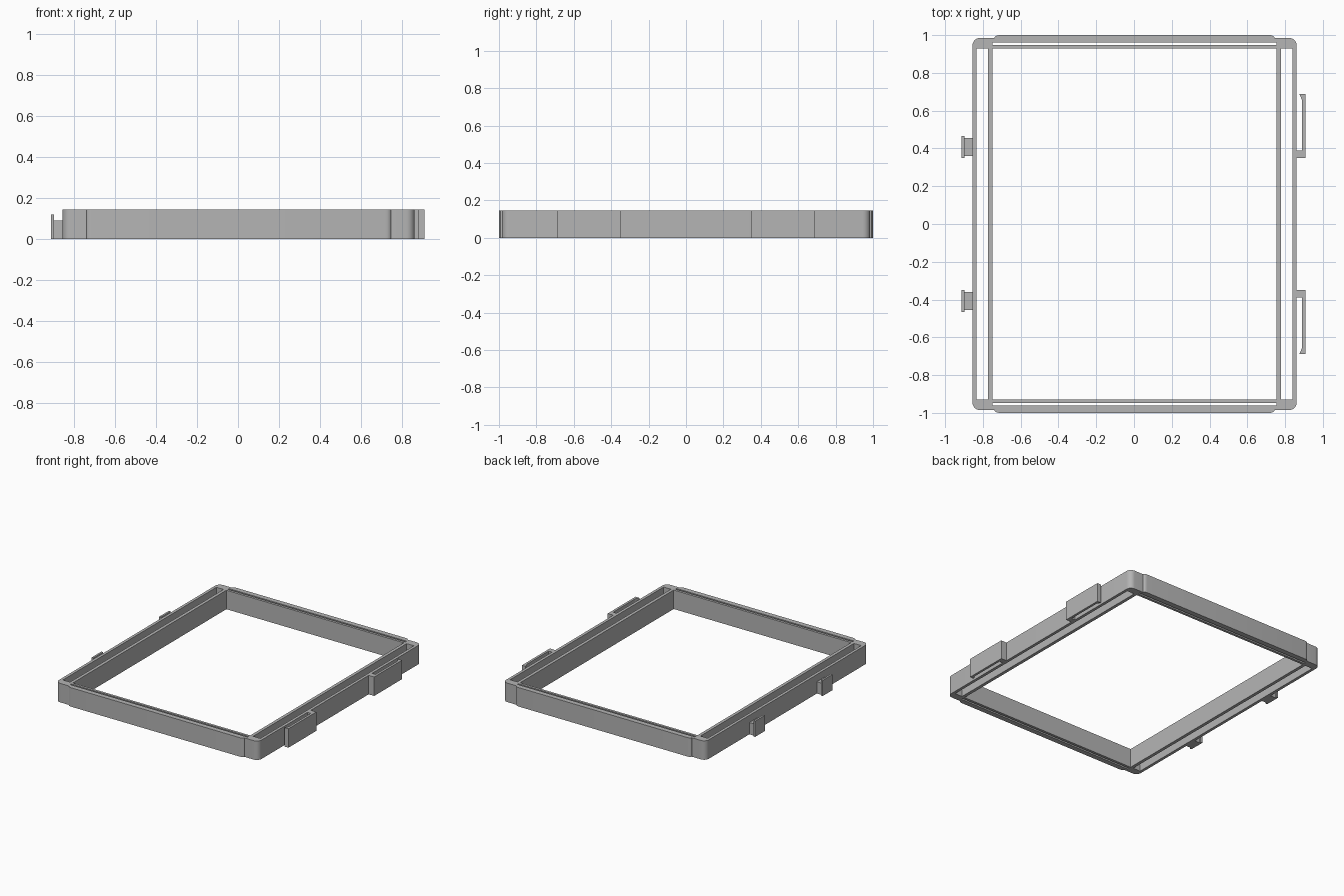
import bpy
import bmesh
import math

cube = bpy.data.objects.get("Cube")
if cube:
    bpy.data.objects.remove(cube, do_unlink=True)

HEIGHT = 0.145
CX = 0.003            # frame is slightly off centre because the clips differ
HALF_X, HALF_Y = 0.858, 0.985
OPEN_X, OPEN_Y = 0.751, 0.928

grey = bpy.data.materials.new("light grey")
grey.use_nodes = True
grey.diffuse_color = (0.46, 0.46, 0.46, 1)
grey.node_tree.nodes["Principled BSDF"].inputs["Base Color"].default_value = grey.diffuse_color


def plate(name, loops, height):
    """Extrude an outline, with any holes as further loops, up from z = 0."""
    bm = bmesh.new()
    edges = []
    for loop in loops:
        verts = [bm.verts.new((x, y, 0)) for x, y in loop]
        edges += [bm.edges.new((a, b)) for a, b in zip(verts, verts[1:] + verts[:1])]
    bmesh.ops.triangle_fill(bm, edges=edges, use_beauty=True)
    top = bmesh.ops.extrude_face_region(bm, geom=bm.faces[:])["geom"]
    bmesh.ops.translate(bm, vec=(0, 0, height),
                        verts=[g for g in top if isinstance(g, bmesh.types.BMVert)])
    bmesh.ops.recalc_face_normals(bm, faces=bm.faces[:])
    mesh = bpy.data.meshes.new(name)
    bm.to_mesh(mesh)
    bm.free()
    mesh.materials.append(grey)
    obj = bpy.data.objects.new(name, mesh)
    bpy.context.collection.objects.link(obj)
    return obj


def rect(x0, x1, y0, y1):
    return [(x0, y0), (x1, y0), (x1, y1), (x0, y1)]


def arc(cx, cy, rx, ry, steps=8):
    """Quarter arc from the +x direction round to +y."""
    angles = [math.pi / 2 * i / steps for i in range(steps + 1)]
    return [(cx + rx * math.cos(a), cy + ry * math.sin(a)) for a in angles]


# Frame outline: rounded corner, then the raised end band, mirrored to all quarters
R = 0.04
quarter = arc(HALF_X - R, HALF_Y - R, R, R) + arc(0.715, HALF_Y, 0.027, 1 - HALF_Y, 4)
half = quarter + [(-x, y) for x, y in reversed(quarter)]
outline = half + [(x, -y) for x, y in reversed(half)]

# Central opening, long side slots and thin end slots
holes = [rect(-OPEN_X, OPEN_X, -OPEN_Y, OPEN_Y),
         rect(0.775, 0.836, -OPEN_Y, OPEN_Y), rect(-0.836, -0.775, -OPEN_Y, OPEN_Y),
         rect(-OPEN_X, OPEN_X, 0.947, 0.961), rect(-OPEN_X, OPEN_X, -0.961, -0.947)]
frame = plate("frame", [[(x + CX, y) for x, y in loop] for loop in [outline] + holes], HEIGHT)

bpy.ops.object.select_all(action="DESELECT")
frame.select_set(True)
bpy.context.view_layer.objects.active = frame
bpy.ops.object.shade_smooth_by_angle(angle=math.radians(30))

# Clips, mirrored front to back
wall_l, wall_r = CX - HALF_X, CX + HALF_X
hook = [(wall_r - 0.004, 0.35), (0.908, 0.35), (0.908, 0.687), (0.876, 0.687),
        (0.89, 0.655), (0.89, 0.39), (wall_r - 0.004, 0.39)]
for side, s in (("back", 1), ("front", -1)):
    plate(f"{side}_hook_arm", [[(x, s * y) for x, y in hook]], HEIGHT)
    y = s * 0.408
    plate(f"{side}_catch_stem", [rect(-0.9, wall_l + 0.004, y - 0.047, y + 0.047)], 0.09)
    plate(f"{side}_catch_plate", [rect(-0.912, -0.897, y - 0.059, y + 0.059)], 0.12)
